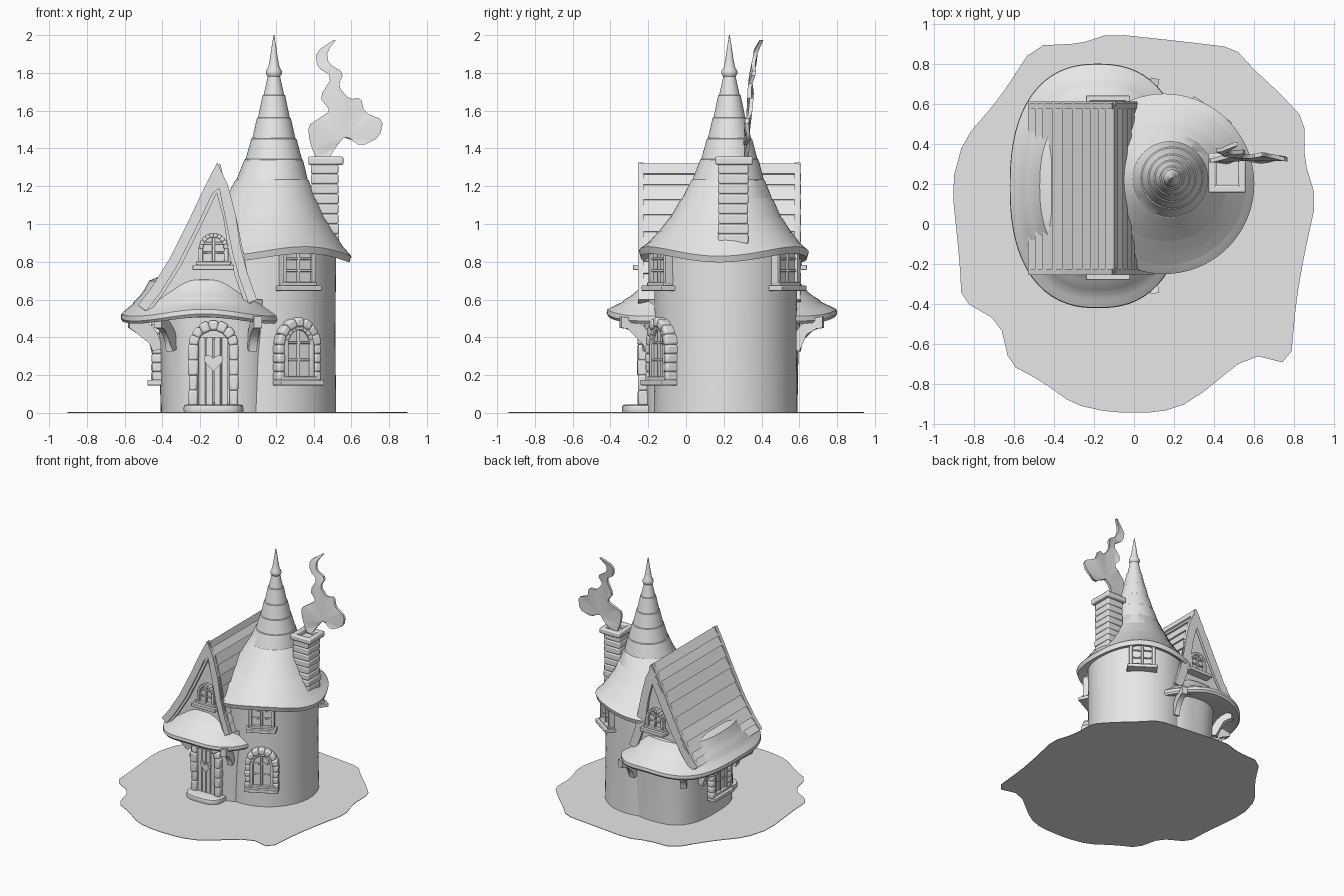
import bpy, bmesh, math, random
from math import sin, cos, pi, radians
from mathutils import Matrix, Vector

random.seed(4)
if "Cube" in bpy.data.objects:
    bpy.data.objects.remove(bpy.data.objects["Cube"], do_unlink=True)

clay = bpy.data.materials.new("plain_grey")
clay.use_nodes = True
clay.diffuse_color = (0.8, 0.8, 0.8, 1)
clay.node_tree.nodes["Principled BSDF"].inputs["Base Color"].default_value = clay.diffuse_color
parts = []


def finish(name, bm, bevel=0):
    bmesh.ops.recalc_face_normals(bm, faces=bm.faces)
    mesh = bpy.data.meshes.new(name)
    bm.to_mesh(mesh)
    bm.free()
    mesh.materials.append(clay)
    obj = bpy.data.objects.new(name, mesh)
    bpy.context.collection.objects.link(obj)
    if bevel:
        mod = obj.modifiers.new("soft_edges", "BEVEL")
        mod.width, mod.segments = bevel, 2
    parts.append(obj)
    return obj


def box(bm, place, centre, size, roll=0):
    m = place @ Matrix.Translation(centre) @ Matrix.Rotation(roll, 4, "Y") @ Matrix.Diagonal((*size, 1))
    bmesh.ops.create_cube(bm, size=1, matrix=m)


def loft(name, rings):
    bm = bmesh.new()
    rows = [[bm.verts.new(p) for p in ring] for ring in rings]
    n = len(rows[0])
    for a, b in zip(rows, rows[1:]):
        for i in range(n):
            bm.faces.new((a[i], a[(i + 1) % n], b[(i + 1) % n], b[i]))
    bm.faces.new(rows[0])
    bm.faces.new(rows[-1])
    return finish(name, bm)


def prism(name, outline, y0, y1, place=Matrix(), bend=None):
    """Solid from an x-z outline, run from y0 to y1."""
    bm = bmesh.new()
    rows = [[bm.verts.new(place @ Vector((x, y + (bend(x, z) if bend else 0), z)))
             for x, z in outline] for y in (y0, y1)]
    n = len(outline)
    caps = [bm.faces.new(r) for r in rows]
    for i in range(n):
        j = (i + 1) % n
        bm.faces.new((rows[0][i], rows[0][j], rows[1][j], rows[1][i]))
    bmesh.ops.triangulate(bm, faces=caps)
    return finish(name, bm)


def rounded(points):
    out = []
    for p, q in zip(points, points[1:] + points[:1]):
        p, q = Vector(p), Vector(q)
        out += [tuple(p.lerp(q, 0.2)), tuple(p.lerp(q, 0.8))]
    return out


def oval(cx, cy, hx, hy, z, power, wave=lambda a: 0, n=72):
    ring = []
    for i in range(n):
        a = 2 * pi * i / n
        s, c = sin(a), -cos(a)
        k = (abs(s) ** power + abs(c) ** power) ** (-1 / power)
        ring.append(Vector((cx + hx * s * k, cy + hy * c * k, z + wave(a))))
    return ring


# Ground
ground = [(-.87, -.19), (-.86, -.38), (-.67, -.49), (-.62, -.7), (-.47, -.78), (-.3, -.9),
          (-.12, -.94), (.13, -.94), (.28, -.89), (.58, -.65), (.78, -.7), (.81, -.38),
          (.85, -.15), (.91, .12), (.85, .32), (.85, .52), (.73, .65), (.6, .77), (.5, .88),
          (.25, .91), (-.12, .95), (-.27, .9), (-.5, .89), (-.67, .63), (-.85, .42), (-.91, .2)]
loft("ground", [[Vector((x, y, z)) for x, y in rounded(ground)] for z in (0, 0.004)])

# Walls
loft("house_wall", [oval(-.1, .19, w, w + .09, z, 2.8) for w, z in ((.31, 0), (.315, .3), (.33, .6))])
loft("tower_wall", [oval(.14, .21, r, r, z, 2) for r, z in ((.38, 0), (.375, .4), (.38, .88))])

# Tower roof with stepped shingle rings, leaning towards its tip
profile = [(.45, .855), (.41, .89), (.36, .95), (.3, 1.03), (.245, 1.13), (.195, 1.23),
           (.155, 1.34), (.12, 1.45), (.09, 1.56), (.06, 1.68), (.033, 1.78)]


def tower_ring(r, z):
    lean = min(1, max(0, (z - .85) / .5))
    lift = .025 * (r / .45) ** 4
    return oval(.15 + .04 * lean, .2 + .03 * lean, r, r, z, 2,
                lambda a: lift * cos(3 * (a - radians(27))))


rings = [tower_ring(.3, .87), tower_ring(.39, .845), tower_ring(.44, .82)]
for k, (r, z) in enumerate(profile):
    rings.append(tower_ring(r, z))
    if 0 < k < len(profile) - 1:
        rings.append(tower_ring(r - .006, z + .004))
finial = [(.042, 1.795), (.042, 1.81), (.03, 1.83), (.022, 1.87), (.01, 1.95), (.002, 2)]
loft("tower_roof", rings + [tower_ring(r, z) for r, z in finial])

# Flared lower roof around the house
skirt = [(.62, .55), (.9, .49), (.98, .485), (1, .5), (.995, .525), (.93, .55), (.86, .575),
         (.85, .585), (.78, .615), (.72, .65), (.66, .7), (.55, .72)]
loft("skirt_roof", [oval(-.18, .19, .44 * s, .61 * s, z, 2.4,
                         lambda a, s=s: s ** 4 * (.012 * cos(4 * a) + .012 * cos(2 * a)))
                    for s, z in skirt])

# Steep gable roof with plank courses
left_slope = [(-.11, 1.325), (-.18, 1.19), (-.26, 1.02), (-.36, .82), (-.46, .66), (-.53, .57)]
right_slope = [(-.11, 1.325), (-.055, 1.21), (-.012, 1.05), (.015, .87), (.05, .74), (.1, .6)]


def slope_courses(points, side, step):
    out = []
    for p, q in zip(points, points[1:]):
        p, q = Vector(p), Vector(q)
        d = (q - p).normalized()
        normal = Vector((-d.y, d.x)) * side
        for k in range(2):
            out += [p.lerp(q, k / 2) - normal * step, p.lerp(q, k / 2 + .5)]
    return out


def gable_outline(step, thick):
    left = slope_courses(left_slope, -1, step)
    right = slope_courses(right_slope, 1, step)
    outer = left[::-1] + right[1:]
    inner = [Vector((x + thick, z - .03)) for x, z in left_slope[:0:-1]]
    inner += [Vector((-.11, 1.325 - 2.2 * thick))]
    inner += [Vector((x - thick, z - .02)) for x, z in right_slope[1:]]
    return [tuple(v) for v in outer + inner[::-1]]


prism("gable_roof", gable_outline(.012, .035), -.245, .595)
for name, y in (("front", -.255), ("back", .575)):
    prism(name + "_gable_board", gable_outline(0, .045), y, y + .03)
    prism(name + "_gable_trim", gable_outline(.02, .065), y + .015, y + .035)
wall = [(x + .03, z - .03) for x, z in left_slope[:0:-1]] + [(-.11, 1.26)]
prism("gable_wall", wall + [(x - .03, z - .02) for x, z in right_slope[1:]], -.21, .57)


# Arched openings
def arch_points(w, z0, zs, rise, jambs, arcs):
    pts = [(-w / 2, z0 + (zs - z0) * i / jambs) for i in range(jambs)]
    pts += [(-w / 2 * cos(pi * i / arcs), zs + rise * sin(pi * i / arcs)) for i in range(arcs + 1)]
    return pts + [(w / 2, z) for x, z in pts[jambs - 1::-1]]


def arch_trim(name, place, w, z0, zs, rise, thick, depth, stones=False):
    bm = bmesh.new()
    pts = arch_points(w + thick, z0, zs, rise + thick / 2, 4 if stones else 1, 7 if stones else 10)
    for p, q in zip(pts, pts[1:]):
        p, q = Vector(p), Vector(q)
        d, m = q - p, (p + q) / 2
        vary = random.uniform(.9, 1.15) if stones else 1
        box(bm, place, (m.x, 0, m.y), (d.length * 1.08, depth * vary, thick * vary), -math.atan2(d.y, d.x))
    finish(name, bm, .012 if stones else .004)


def window(name, loc, angle, w, z0, zs, rise, sill, stones=False):
    place = Matrix.Translation(loc) @ Matrix.Rotation(radians(angle), 4, "Z")
    prism(name + "_pane", arch_points(w, z0, zs, rise, 1, 10), -.014, .03, place)
    if stones:
        arch_trim(name + "_stones", place, w + .02, z0 - .02, zs, rise + .01, .045, .08, True)
    arch_trim(name + "_frame", place, w - .02, z0, zs, rise - .01, .024, .065)
    bm = bmesh.new()
    top = zs + rise
    box(bm, place, (0, -.012, (z0 + top) / 2), (.016, .03, top - z0))
    for k in (.35, .7):
        box(bm, place, (0, -.012, z0 + (top - z0) * k), (w, .024, .012))
    box(bm, place, (0, -.02, z0 - .03), (sill, .09, .028))
    box(bm, place, (0, -.01, z0 - .008), (sill * .85, .06, .02))
    finish(name + "_bars_and_sill", bm, .004)


def on_tower(angle):
    a = radians(angle)
    return (.14 + .378 * sin(a), .21 - .378 * cos(a), 0)


window("lower_tower_window", on_tower(27), 27, .15, .19, .36, .09, .26, True)
window("upper_tower_window", on_tower(27), 27, .17, .69, .84, .03, .23)
window("back_tower_window", on_tower(145), 145, .17, .69, .84, .03, .23)
window("house_side_window", (-.415, .17, 0), -90, .15, .19, .36, .09, .26, True)
window("front_gable_window", (-.13, -.215, 0), 0, .13, .8, .87, .07, .22)
window("back_gable_window", (-.13, .575, 0), 180, .13, .8, .87, .07, .22)

# Front door
door = Matrix.Translation((-.13, -.215, 0))
arch_trim("door_stones", door, .165, .04, .36, .08, .05, .08, True)
prism("door_panel", arch_points(.17, .03, .36, .09, 1, 10), -.012, .03, door)
bm = bmesh.new()
for k in range(4):
    box(bm, door, (.04 * (k - 1.5), -.01, .22), (.036, .024, .36))
finish("door_planks", bm, .004)


def heart(size):
    ts = [2 * pi * i / 28 for i in range(28)]
    return [(size * sin(t) ** 3, .27 + size * (.8 * cos(t) - .35 * cos(2 * t) - .13 * cos(3 * t)))
            for t in ts]


prism("door_heart", heart(.05), -.032, -.01, door)
prism("door_heart_centre", heart(.03), -.038, -.01, door)
loft("door_step", [oval(-.13, -.21, w, w - .03, z, 3) for w, z in ((.155, 0), (.16, .02), (.155, .04), (.14, .045))])

# Curved brackets under the lower roof
for i, (x, y, angle) in enumerate([(-.34, -.13, -30), (.07, -.18, 12), (-.41, -.02, -80),
                                   (-.41, .4, -100), (-.34, .51, -150), (.07, .56, 168)]):
    place = Matrix.Translation((x, y, 0)) @ Matrix.Rotation(radians(angle - 90), 4, "Z")
    arc = [radians(90 * k / 6) for k in range(7)]
    curve = [(.17 - .17 * cos(a), .34 + .17 * sin(a)) for a in arc]
    curve += [(.17 - .125 * cos(a), .34 + .125 * sin(a) - .015) for a in arc[::-1]]
    prism("bracket_%d" % (i + 1), curve, -.022, .022, place)

# Chimney
bm = bmesh.new()
for k in range(8):
    w = .142 + random.uniform(0, .008)
    box(bm, Matrix(), (.462 - k * .0005, .25, .92 + k * .053), (w, w + .015, .052))
finish("chimney_stack", bm, .008)
bm = bmesh.new()
for s in (-1, 1):
    box(bm, Matrix(), (.465 + s * .073, .255, 1.335), (.04, .2, .045))
    box(bm, Matrix(), (.465, .255 + s * .08, 1.335), (.186, .04, .045))
finish("chimney_cap", bm, .01)

# Smoke: a thin curling sheet
smoke = [(.42, 1.33), (.38, 1.43), (.37, 1.52), (.43, 1.56), (.49, 1.6), (.43, 1.67), (.5, 1.78),
         (.42, 1.83), (.41, 1.91), (.53, 1.99), (.47, 1.91), (.48, 1.85), (.56, 1.8), (.53, 1.73),
         (.59, 1.66), (.65, 1.67), (.67, 1.59), (.77, 1.55), (.75, 1.46), (.65, 1.41),
         (.57, 1.47), (.52, 1.41), (.47, 1.33)]
prism("smoke", rounded(smoke), .31, .33, bend=lambda x, z: .18 * (z - 1.35) ** 2 + .01 * sin(30 * x + 12 * z))

# Smooth shading with sharp edges kept
bpy.ops.object.select_all(action="DESELECT")
for obj in parts:
    obj.select_set(True)
bpy.context.view_layer.objects.active = parts[0]
bpy.ops.object.shade_smooth_by_angle(angle=radians(35))
